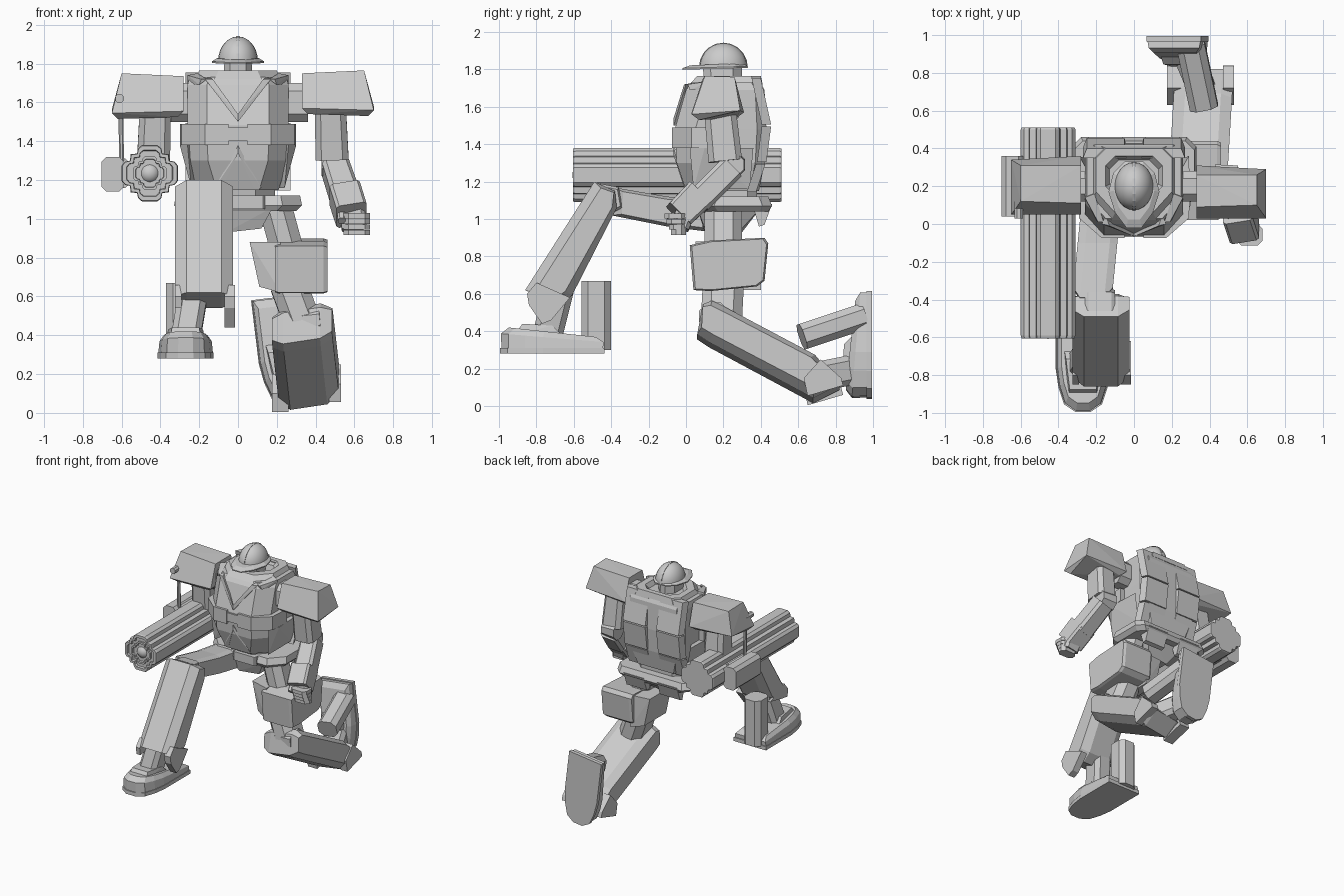
import bpy, bmesh, math
from mathutils import Vector, Matrix

if "Cube" in bpy.data.objects:
    bpy.data.objects.remove(bpy.data.objects["Cube"])

GREY = bpy.data.materials.new("light_grey")
GREY.diffuse_color = (0.6, 0.6, 0.6, 1)
GREY.use_nodes = True
GREY.node_tree.nodes["Principled BSDF"].inputs["Base Color"].default_value = GREY.diffuse_color


def finish(name, bm, smooth=False):
    bmesh.ops.recalc_face_normals(bm, faces=bm.faces)
    me = bpy.data.meshes.new(name)
    bm.to_mesh(me)
    bm.free()
    me.materials.append(GREY)
    ob = bpy.data.objects.new(name, me)
    bpy.context.collection.objects.link(ob)
    if smooth:
        bpy.ops.object.select_all(action='DESELECT')
        ob.select_set(True)
        bpy.context.view_layer.objects.active = ob
        bpy.ops.object.shade_smooth_by_angle(angle=math.radians(35))
    return ob


def loft(name, rings, smooth=False, mat=None):
    """Skin equal-length rings and cap both ends."""
    bm = bmesh.new()
    vs = [[bm.verts.new(p) for p in r] for r in rings]
    n = len(rings[0])
    for a, b in zip(vs, vs[1:]):
        for i in range(n):
            j = (i + 1) % n
            bm.faces.new((a[i], a[j], b[j], b[i]))
    bm.faces.new(vs[0])
    bm.faces.new(vs[-1])
    if mat:
        bm.transform(mat)
    return finish(name, bm, smooth)


def octagon(w, d, c):
    return [(w, -d + c), (w, d - c), (w - c, d), (c - w, d),
            (-w, d - c), (-w, c - d), (c - w, -d), (w - c, -d)]


def limb(name, a, b, s0, s1, c=0.03, u=(1, 0, 0)):
    """Chamfered bar from a to b; s0 and s1 are (width, depth) at the ends."""
    a, b = Vector(a), Vector(b)
    t = (b - a).normalized()
    u = Vector(u)
    u = (u - t * u.dot(t)).normalized()
    v = t.cross(u)
    return loft(name, [[p + u * x + v * y for x, y in octagon(s[0] / 2, s[1] / 2, c)]
                       for p, s in ((a, s0), (b, s1))])


def side(name, prof, x0, x1, c=0.03, shear=0.0, shrink=0.8, axis=None, roll=0.0):
    """Side (y, z) profile spread over x; flanks shrink, mostly across the axis if given."""
    cen = sum((Vector(p) for p in prof), Vector((0, 0))) / len(prof)
    mid = (x0 + x1) / 2
    rings = []
    for x, k in ((x0, shrink), (x0 + c, 1), (x1 - c, 1), (x1, shrink)):
        ring = []
        for p in prof:
            d = Vector(p) - cen
            if axis:
                t = Vector(axis).normalized()
                along = t * d.dot(t)
                q = cen + along * (.97 if k < 1 else 1) + (d - along) * k
            else:
                q = cen + d * k
            ring.append((x + shear * (q.x - cen.x), q.x, q.y + roll * (x - mid)))
        rings.append(ring)
    return loft(name, rings)


def hull(name, pts):
    bm = bmesh.new()
    for p in pts:
        bm.verts.new(p)
    bmesh.ops.convex_hull(bm, input=bm.verts)
    bmesh.ops.dissolve_limit(bm, angle_limit=0.02, verts=bm.verts, edges=bm.edges)
    return finish(name, bm)


def box(name, x, y, z, c=0.01):
    xc, yc = sum(x) / 2, sum(y) / 2
    pts = octagon((x[1] - x[0]) / 2, (y[1] - y[0]) / 2, c)
    return loft(name, [[(xc + p, yc + q, h) for p, q in pts] for h in z])


def body_ring(z, w, f, b, cx=0.1, cy=0.11):
    return [(-w + cx, f, z), (w - cx, f, z), (w, f + cy, z), (w, b - 0.05, z),
            (w - 0.05, b, z), (0.05 - w, b, z), (-w, b - 0.05, z), (-w, f + cy, z)]


# Torso and collar
loft("torso", [body_ring(*r) for r in ((1.15, .21, 0, .39), (1.3, .255, -.05, .42),
     (1.48, .26, -.06, .43), (1.69, .26, .0, .42), (1.73, .25, .03, .40))])
loft("collar", [body_ring(1.72, .22, .02, .41), body_ring(1.765, .2, .06, .40),
                body_ring(1.765, .15, .09, .36), body_ring(1.73, .13, .1, .34)])
loft("neck", [body_ring(1.68, .075, .1, .30, .03, .04), body_ring(1.82, .07, .09, .30, .03, .04)])

# Chest band, straps and back armour
for s in (-1, 1):
    hull("chest_band", [(s * x, y, z) for z in (1.38, 1.49) for x, y in
         ((.05, -.075), (.17, -.075), (.29, .03), (.30, .2), (.25, .2), (.05, -.03))])
    hull("side_panel", [(s * x, y, z) for x, y, z in
         ((.26, .02, 1.38), (.30, .1, 1.38), (.29, .36, 1.38), (.24, .04, 1.16), (.24, .34, 1.16),
          (.2, .2, 1.38), (.2, .2, 1.16))])
    hull("upper_strap", [(s * x, y, z) for x, y, z in
         ((.0, -.066, 1.50), (.0, -.066, 1.54), (.13, -.01, 1.72), (.17, -.0, 1.72), (.0, -.04, 1.5), (.15, .05, 1.73))])
    hull("lower_strap", [(s * x, y, z) for x, y, z in
         ((.0, -.066, 1.38), (.0, -.066, 1.34), (.08, -.008, 1.16), (.12, -.008, 1.16), (.0, -.03, 1.36), (.1, .03, 1.16))])
    hull("collar_rail", [(s * x, y, z) for x, y, z in
         ((.16, .01, 1.72), (.19, .01, 1.72), (.21, .16, 1.75), (.26, .14, 1.74), (.2, .02, 1.69), (.26, .15, 1.69))])
    for y0, z0, y1, z1 in ((.375, 1.14, .425, 1.3), (.43, 1.3, .455, 1.5), (.455, 1.5, .40, 1.76)):
        hull("back_plate", [(s * x, y - d, z) for x, d in ((.05, 0), (.25, 0), (.04, .05), (.27, .05))
             for y, z in ((y0, z0 + .005), (y1, z1 - .005))])
hull("band_link", [(x, y, z) for x in (-.05, .05) for y in (-.07, -.03) for z in (1.40, 1.47)])

# Helmet: half dome, crest and brim
bm = bmesh.new()
bmesh.ops.create_uvsphere(bm, u_segments=24, v_segments=14, radius=1)
bmesh.ops.bisect_plane(bm, geom=bm.verts[:] + bm.edges[:] + bm.faces[:], plane_co=(0, 0, 0),
                       plane_no=(0, 0, -1), clear_outer=True)
bm.transform(Matrix.Translation((0, .2, 1.81)) @ Matrix.Diagonal((.103, .128, .13, 1)))
finish("helmet_dome", bm, True)
arc = [math.pi * i / 10 for i in range(11)]
loft("helmet_crest", [[(x, .2 - .131 * math.cos(a), 1.81 + .133 * math.sin(a)) for a in arc]
                      for x in (-.008, .008)])
brim = [(-.04, -.02), (.04, -.02), (.10, .06), (.135, .17), (.11, .27), (.05, .33),
        (-.05, .33), (-.11, .27), (-.135, .17), (-.10, .06)]
loft("helmet_brim", [[(x * k, .2 + (y - .2) * k, z + .03 * (y + .02)) for x, y in brim]
                     for z, k in ((1.798, 1), (1.806, 1), (1.822, .8))])

# Hips
loft("belt", [body_ring(*r) for r in ((1.04, .30, .06, .44), (1.07, .33, .04, .46), (1.12, .32, .06, .44))])
loft("waist", [body_ring(1.11, .19, .05, .38), body_ring(1.18, .19, .04, .38)])
hull("crotch", [(x, y, z) for x, y, z in ((-.14, .06, 1.06), (.18, .06, 1.06), (-.06, .1, .93), (.12, .1, .95),
     (-.06, .3, .93), (.12, .3, .95), (-.14, .4, 1.06), (.18, .4, 1.06))])
box("buckle", (-.06, .14), (.02, .08), (1.05, 1.12))
for s in (-1, 1):
    hull("rear_skirt", [(s * x, y, z) for x in (.06, .24) for y, z in
         ((.42, 1.08), (.46, 1.08), (.42, .97), (.39, .96), (.36, 1.06))])

# Shoulders and upper arms
for s, y0, y1, q, h in ((-1, .05, .36, -.05, -.015), (1, .03, .31, 0, 0)):
    hull("shoulder_pad", [(s * (x + q), y, z + h) for x, y, z in
         ((.33, y0 + .06, 1.75), (.33, y1 - .05, 1.75), (.33, y0, 1.57), (.33, y1, 1.57),
          (.65, y0 + .07, 1.765), (.65, y1 - .05, 1.76), (.70, y0, 1.56), (.70, y1 - .02, 1.58), (.67, y0 + .04, 1.53),
          (.36, y0 + .03, 1.54), (.36, y1 - .04, 1.54))])
    limb("shoulder_joint", (s * .22, .2, 1.6), (s * .36, .2, 1.6), (.2, .16), (.2, .16), .04, (0, 0, 1))
    limb("upper_arm", (s * (.475 + q), .18, 1.6), (s * (.485 + q), .21, 1.31), (.16, .17), (.17, .18))

# Free arm: elbow, forearm and fist
limb("elbow", (.43, .25, 1.29), (.55, .25, 1.29), (.14, .13), (.13, .12), .04, (0, 0, 1))
limb("forearm", (.50, .24, 1.27), (.56, .06, 1.09), (.14, .14), (.15, .14), .02)
limb("wrist", (.55, .07, 1.13), (.585, -.04, 1.02), (.16, .17), (.16, .16), .015)
limb("palm", (.585, .0, 1.05), (.60, -.03, .95), (.13, .11), (.13, .09), .02)
for i in range(4):
    z = 1.03 - i * .029
    box("finger", (.545, .68), (-.115 + i * .012, -.0), (z - .027, z), .025)
limb("thumb", (.53, -.0, 1.07), (.535, -.09, .99), (.05, .05), (.04, .04), .01)

# Cannon with stepped cross section
quad = [(.145, -.04), (.145, .04), (.128, .06), (.102, .065), (.098, .098), (.065, .102), (.06, .128)]


def stepped(y, k):
    out = []
    for c, s in ((1, 0), (0, 1), (-1, 0), (0, -1)):
        out += [(-.455 + k * (a * c - b * s), y, 1.235 + k * (a * s + b * c)) for a, b in quad]
    return out


loft("cannon", [stepped(*r) for r in ((-.585, .8), (-.605, .82), (-.605, .97), (-.59, 1), (.5, 1), (.51, .97))])
loft("muzzle_ring", [stepped(*r) for r in ((-.58, .6), (-.6, .6), (-.6, .5), (-.58, .48))])
bm = bmesh.new()
bmesh.ops.create_uvsphere(bm, u_segments=16, v_segments=10, radius=.055,
                          matrix=Matrix.Translation((-.455, -.553, 1.235)))
finish("muzzle_knob", bm, True)
limb("ammo_box", (-.645, .04, 1.23), (-.645, .36, 1.23), (.115, .18), (.115, .18), .025)
limb("ammo_mount", (-.60, .1, 1.235), (-.60, .3, 1.235), (.06, .15), (.06, .15), .01)
limb("feed_rod", (-.60, .1, 1.3), (-.605, .1, 1.62), (.025, .025), (.025, .025), .007)
limb("rod_joint", (-.61, .03, 1.62), (-.61, .12, 1.62), (.045, .045), (.045, .045), .013)

# Feet
sole = [(.145, .28), (.145, -.05), (.13, -.15), (.10, -.24), (.04, -.28),
        (-.04, -.28), (-.10, -.24), (-.13, -.15), (-.145, -.05), (-.145, .28)]


def foot(name, mat):
    rings = [[(x * k, y * k, z) for x, y in sole] for z, k in ((0, 1), (.03, 1), (.03, .97))]
    for base, slope, k in ((.085, -.08, .93), (.115, -.09, .78)):
        rings.append([(x * k, y * (k + .05), base + slope * y) for x, y in sole])
    loft(name, rings, mat=mat)
    hull(name + "_cap", [mat @ Vector(p) for p in ((-.08, -.2, .1), (.08, -.2, .1), (-.07, -.16, .16),
         (.07, -.16, .16), (-.09, .0, .15), (.09, .0, .15), (-.1, .05, .1), (.1, .05, .1))])


foot("front_foot", Matrix.Translation((-.27, -.715, .28)))
foot("rear_foot", Matrix.Translation((.245, .995, .32)) @ Matrix.Rotation(math.radians(-7), 4, 'Y')
     @ Matrix.Rotation(math.radians(90), 4, 'X'))
limb("front_heel_post", (-.295, -.48, .30), (-.295, -.48, .67), (.15, .16), (.15, .16), .035)
limb("rear_heel_post", (.30, .95, .48), (.37, .62, .37), (.15, .14), (.15, .14), .035)

# Front leg, bent forward
side("front_thigh", [(.14, 1.10), (-.1, 1.12), (-.39, 1.17), (-.40, 1.02), (-.1, .96), (.14, .93)],
     -.30, -.09, .04, .1)
side("front_shin", [(-.49, 1.20), (-.38, 1.15), (-.37, 1.06), (-.61, .59), (-.68, .54), (-.86, .62)],
     -.325, -.025, .06, 0, .6, (.37, .58))
for x0, x1, low in ((-.07, -.015, .44), (-.325, -.29, .55)):
    hull("shin_wing", [(x, y, z) for x in (x0, x1) for y, z in
         ((-.85, .6), (-.8, .66), (-.84, .54), (-.77, low), (-.72, low + .02), (-.62, .58))])
side("front_knee", [(-.46, 1.19), (-.36, 1.17), (-.34, 1.06), (-.42, 1.02)], -.26, -.1, .02)
limb("front_ankle", (-.23, -.68, .62), (-.27, -.74, .38), (.15, .16), (.15, .16), .03)

# Rear leg, kneeling
limb("rear_upper_thigh", (.19, .2, 1.07), (.25, .2, .85), (.17, .2), (.17, .2), .05)
limb("rear_lower_thigh", (.26, .2, .66), (.33, .19, .47), (.19, .22), (.19, .22), .05)
side("thigh_armour", [(.02, .86), (.13, .885), (.42, .9), (.44, .87), (.42, .67), (.38, .64), (.13, .615), (.04, .62)],
     .19, .46, .02, 0, .95)
hull("inner_thigh_armour", [(x, y, z) for x, y, z in ((.06, .1, .88), (.06, .38, .88), (.11, .1, .65), (.11, .38, .65),
     (.22, .05, .88), (.22, .4, .88), (.22, .05, .62), (.22, .4, .62))])
limb("rear_knee", (.25, .17, .46), (.43, .15, .48), (.15, .16), (.15, .16), .045, (0, 0, 1))
side("rear_shin", [(.09, .53), (.06, .37), (.12, .33), (.68, .03), (.82, .10), (.69, .26), (.2, .52), (.14, .55)],
     .19, .50, .06, .06, .65, (.6, -.3), .15)
for x0, x1, dz in ((.175, .26, 0), (.47, .53, .05)):
    hull("heel_wing", [(x, y, z + dz) for x in (x0, x1) for y, z in
         ((.65, .005), (.67, .01), (.84, .06), (.83, .10), (.72, .2), (.63, .1))])
limb("rear_ankle", (.36, .72, .16), (.27, .92, .2), (.15, .16), (.14, .16), .03)
